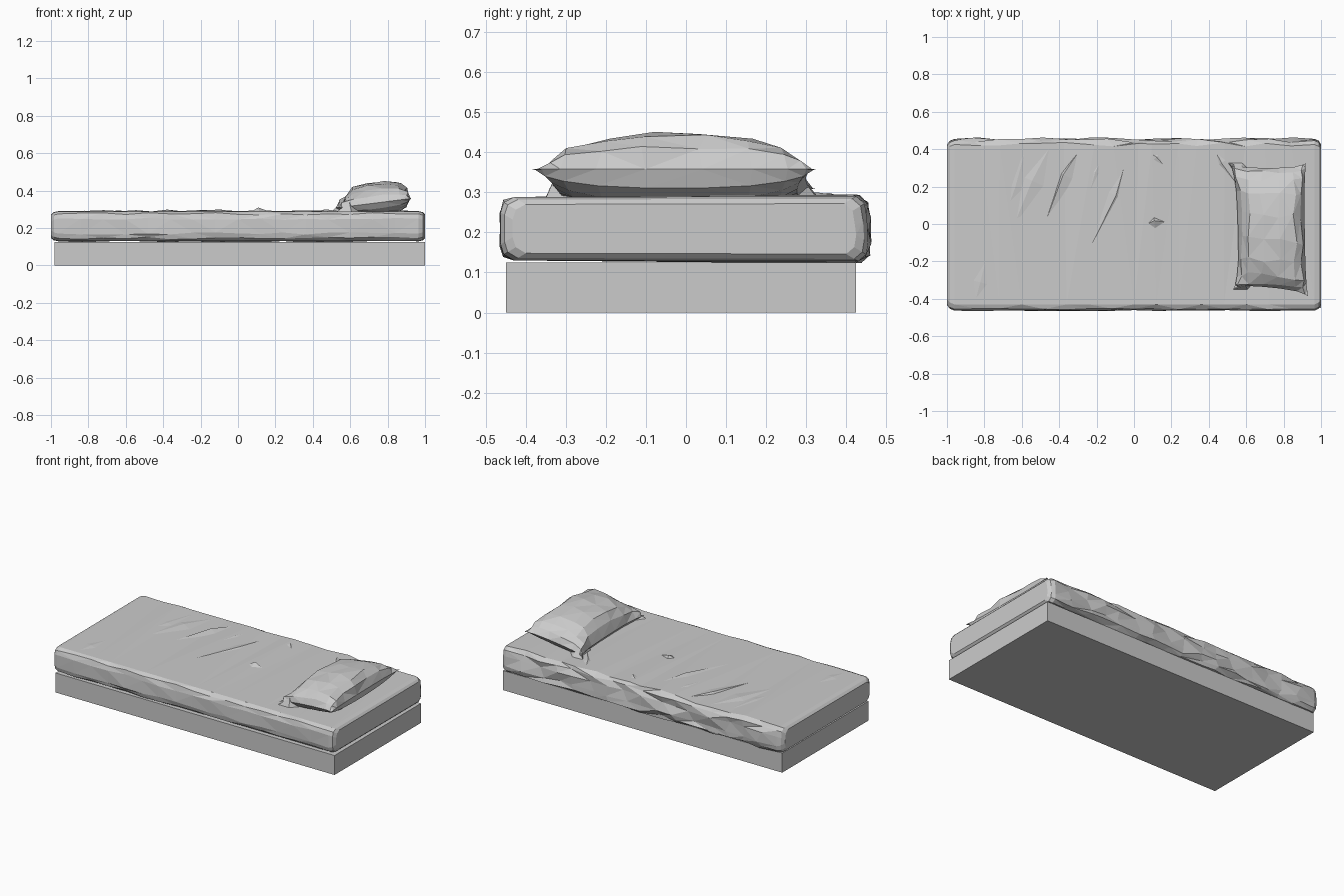
import bpy, bmesh, random
from mathutils import Vector

random.seed(4)
cube = bpy.data.objects.get("Cube")
if cube:
    bpy.data.objects.remove(cube, do_unlink=True)

grey = bpy.data.materials.new("plain grey")
grey.use_nodes = True
COLOUR = (0.6, 0.6, 0.6, 1)
grey.diffuse_color = COLOUR
grey.node_tree.nodes["Principled BSDF"].inputs["Base Color"].default_value = COLOUR


def finish(name, bm, triangulate=False):
    bmesh.ops.remove_doubles(bm, verts=bm.verts, dist=0.0005)
    if triangulate:
        bmesh.ops.triangulate(bm, faces=bm.faces)
    bmesh.ops.recalc_face_normals(bm, faces=bm.faces)
    mesh = bpy.data.meshes.new(name)
    bm.to_mesh(mesh)
    bm.free()
    mesh.materials.append(grey)
    ob = bpy.data.objects.new(name, mesh)
    bpy.context.collection.objects.link(ob)
    return ob


def jitter(amount):
    return random.uniform(-amount, amount)


# Base: a plain box
bm = bmesh.new()
bmesh.ops.create_cube(bm, size=1)
for v in bm.verts:
    v.co = (0.01 + v.co.x * 1.98, -0.0125 + v.co.y * 0.875, 0.0625 + v.co.z * 0.125)
finish("bed_base", bm)

# Mattress: rounded section carried along x, rumpled along the back
front = [(-0.43, 0.13), (-0.455, 0.145), (-0.463, 0.17), (-0.463, 0.25), (-0.455, 0.275), (-0.43, 0.288)]
back = [(0.425, 0.29), (0.446, 0.272), (0.452, 0.235), (0.455, 0.175), (0.45, 0.145), (0.43, 0.128)]
profile = front + back
stations = [-1, -0.985, -0.96] + [-0.84 + 0.12 * i for i in range(15)] + [0.965, 0.988, 1]
last = len(stations) - 1
bm = bmesh.new()
rings = []
for i, x in enumerate(stations):
    k = min(i, last - i)
    inset = (0.03, 0.01, 0)[min(k, 2)]
    ring = []
    for j, (y, z) in enumerate(profile):
        y -= inset * (1 if y > 0 else -1)
        z -= inset * 0.6 * (1 if z > 0.21 else -1)
        px = x
        if k > 2:
            if j >= len(front):
                px += jitter(0.03)
                y += jitter(0.011)
                z += jitter(0.006)
            elif j not in (0, 5):
                y += jitter(0.003)
                z += jitter(0.007)
        ring.append(bm.verts.new((px, y, z)))
    rings.append(ring)
n = len(profile)
for a, b in zip(rings, rings[1:]):
    for j in range(n):
        face = bm.faces.new((a[j], a[(j + 1) % n], b[(j + 1) % n], b[j]))
for ring in (rings[0], rings[-1]):
    bm.faces.new(ring)
finish("mattress", bm, True)


# Folds in the sheet: tapering low ridges lying on the mattress
def fold(name, start, end, width, height, z=0.287, lean=0.3):
    a, b = Vector((*start, z)), Vector((*end, z))
    side = Vector((b.y - a.y, a.x - b.x, 0)).normalized() * width
    mid = a.lerp(b, 0.4)
    bm = bmesh.new()
    tip, tail, left, right = [bm.verts.new(p) for p in (a, b, mid - side, mid + side)]
    crest = bm.verts.new(mid + side * lean + Vector((0, 0, height)))
    for p, q in ((tip, left), (left, tail), (tail, right), (right, tip)):
        bm.faces.new((p, q, crest))
    bm.faces.new((tip, right, tail, left))
    finish(name, bm)


sheet_folds = [
    ((-0.28, 0.41), (-0.47, 0.02), 0.035, 0.011, 0.7),
    ((-0.45, 0.41), (-0.66, -0.05), 0.06, 0.008, 0.2),
    ((-0.58, 0.40), (-0.74, -0.1), 0.05, 0.006, -0.2),
    ((-0.02, 0.42), (-0.28, -0.22), 0.05, 0.012, -0.6),
    ((-0.14, 0.42), (-0.27, 0.05), 0.04, 0.01, 0.4),
    ((0.07, 0.39), (0.18, 0.29), 0.035, 0.012, -0.3),
    ((0.07, 0.0), (0.17, 0.01), 0.035, 0.022, -0.4),
    ((0.42, 0.42), (0.56, 0.2), 0.035, 0.013, 0.3),
    ((-0.85, -0.42), (-0.78, -0.15), 0.05, 0.005, 0.0),
]
for i, (start, end, width, height, lean) in enumerate(sheet_folds):
    fold(f"sheet_fold_{i + 1}", start, end, width, height, lean=lean)

# Pillow: two bulging skins that meet at a tilted seam
corners = [Vector(c) for c in ((0.535, -0.345), (0.93, -0.385), (0.515, 0.325), (0.92, 0.325))]
us = (-1, -0.9, -0.62, -0.2, 0.25, 0.7, 0.92, 1)
vs = (-1, -0.93, -0.8, -0.55, -0.2, 0.2, 0.55, 0.8, 0.93, 1)
bm = bmesh.new()
skins = {1: [], -1: []}
for u in us:
    cols = {1: [], -1: []}
    for v in vs:
        s, t = (u + 1) / 2, (v + 1) / 2
        p = corners[0].lerp(corners[1], s).lerp(corners[2].lerp(corners[3], s), t)
        p.x += 0.03 * (1 - v ** 4) * max(-u, 0) ** 2 - 0.012 * (1 - v ** 4) * max(u, 0) ** 2
        p.y -= 0.025 * (1 - u ** 4) * v
        seam = 0.308 + 0.05 * s
        bulge = (1 - abs(u) ** 3) ** 0.45 * (1 - abs(v) ** 2.6) ** 0.6
        rim = abs(u) == 1 or abs(v) == 1
        for up in (1, -1):
            z = seam + (0.112 if up > 0 else -0.09) * bulge
            q = Vector((p.x, p.y, max(z, 0.287)))
            if not rim and up > 0:
                q += Vector((jitter(0.012), jitter(0.014), jitter(0.004)))
            cols[up].append(bm.verts.new(q))
    for up in (1, -1):
        skins[up].append(cols[up])
for skin in skins.values():
    for a, b in zip(skin, skin[1:]):
        for j in range(len(vs) - 1):
            bm.faces.new((a[j], a[j + 1], b[j + 1], b[j]))
finish("pillow", bm, True)

# Gathered cloth at the two inner pillow corners
fold("pillow_gather_back", (0.5, 0.33), (0.66, 0.24), 0.035, 0.055, 0.288)
fold("pillow_gather_side", (0.54, 0.27), (0.62, 0.1), 0.03, 0.05, 0.288)
fold("pillow_gather_front", (0.53, -0.35), (0.68, -0.27), 0.035, 0.05, 0.288)
